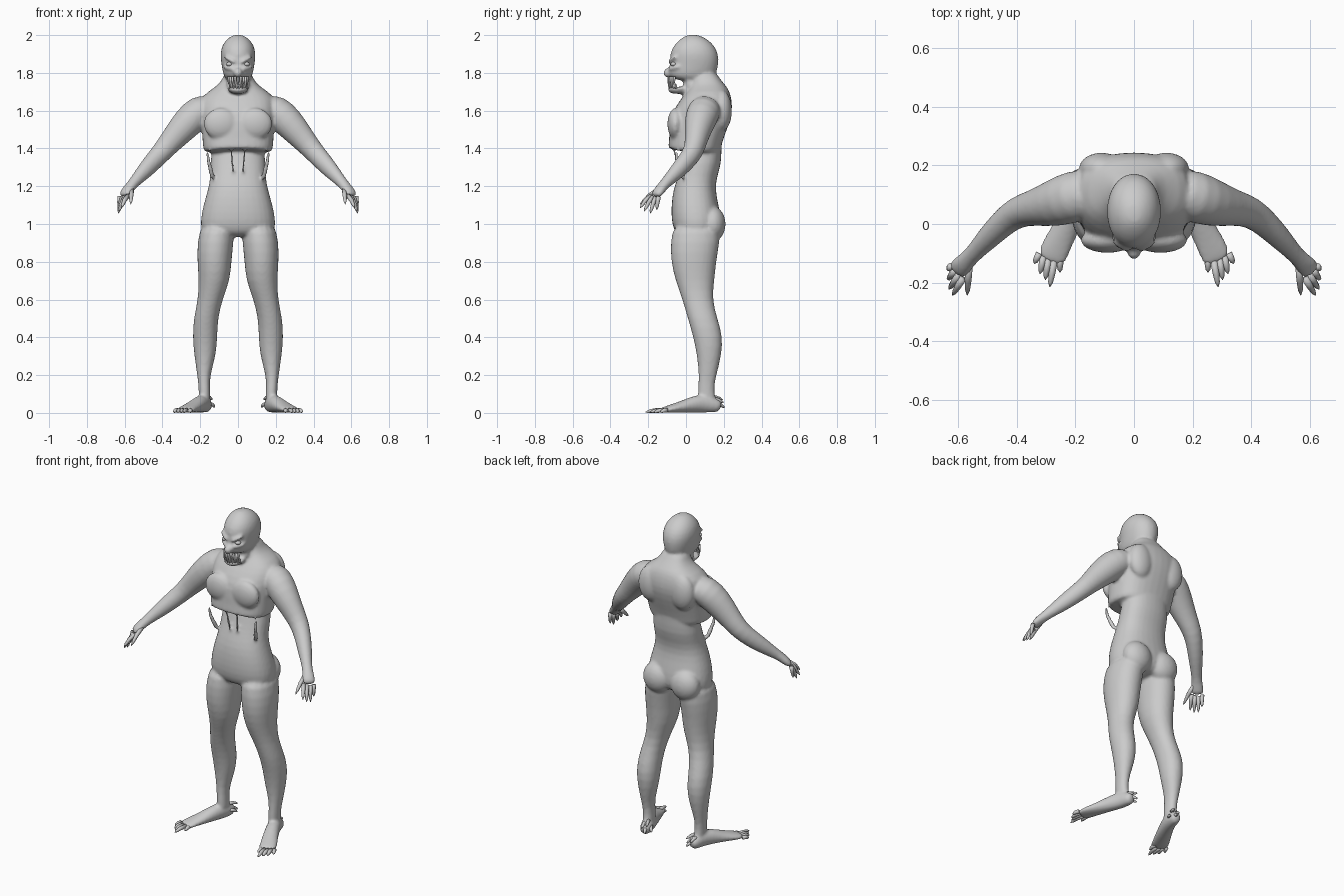
import bpy, bmesh, math
from mathutils import Vector, Matrix

skin = bpy.data.materials.new("grey_skin")
skin.diffuse_color = (0.6, 0.6, 0.6, 1)
SIDES = 16


def bridge(bm, rings):
    """Skin a list of point rings and close both ends."""
    vs = [[bm.verts.new(p) for p in r] for r in rings]
    n = len(vs[0])
    for a, b in zip(vs, vs[1:]):
        for i in range(n):
            j = (i + 1) % n
            bm.faces.new((a[i], a[j], b[j], b[i]))
    bm.faces.new(vs[0])
    bm.faces.new(vs[-1])


def loft(bm, rows, s=1, e=0.85, shape=None):
    """Level rings: (z, centre x, half width, front y, back y)."""
    rings = []
    for k, (z, cx, rx, yf, yb) in enumerate(rows):
        ring = []
        for i in range(SIDES):
            t = 2 * math.pi * i / SIDES
            c, d = math.cos(t), math.sin(t)
            x = s * cx + rx * math.copysign(abs(c) ** e, c)
            y = (yf + yb) / 2 + (yb - yf) / 2 * math.copysign(abs(d) ** e, d)
            ring.append((x, y, shape(k, x, y, z) if shape else z))
        rings.append(ring)
    bridge(bm, rings)


def tube(bm, pts, s=1, n=SIDES):
    """Rings square to a path: (x, y, z, half width, half height)."""
    ps = [Vector((s * p[0], p[1], p[2])) for p in pts]
    rings = []
    for i, p in enumerate(ps):
        d = (ps[min(i + 1, len(ps) - 1)] - ps[max(i - 1, 0)]).normalized()
        side = d.cross(Vector((0, 0, 1)))
        side = side.normalized() if side.length > 0.01 else Vector((1, 0, 0))
        up = side.cross(d)
        a, b = pts[i][3], pts[i][4]
        rings.append([p + side * a * math.cos(2 * math.pi * k / n)
                      + up * b * math.sin(2 * math.pi * k / n) for k in range(n)])
    bridge(bm, rings)


def blob(bm, c, r, s=1):
    m = Matrix.Translation((s * c[0], c[1], c[2])) @ Matrix.Diagonal((*r, 1))
    bmesh.ops.create_uvsphere(bm, u_segments=16, v_segments=10, radius=1, matrix=m)


def spike(bm, a, b, r, s=1, bend=0.0):
    """Tapered digit, claw or tooth from a to b, arched upward by bend."""
    a, b = Vector(a), Vector(b)
    m = (a + b) / 2 + Vector((0, 0, bend))
    tube(bm, [(*a, r, r), (*m, r * .9, r * .9), (*(m * .35 + b * .65), r * .65, r * .65),
              (*b, r * .1, r * .1)], s, 8)


def finish(bm, name):
    bmesh.ops.recalc_face_normals(bm, faces=bm.faces)
    for f in bm.faces:
        f.smooth = True
    me = bpy.data.meshes.new(name)
    bm.to_mesh(me)
    bm.free()
    me.materials.append(skin)
    ob = bpy.data.objects.new(name, me)
    bpy.context.collection.objects.link(ob)
    return ob


body = bmesh.new()

# rib cage with an arched lower edge at the front
def arch(k, x, y, z):
    if k == 0:
        return 1.41 - 1.2 * x * x if y < 0.08 else 1.37
    return z

loft(body, [(1.37, 0, .180, -.085, .18), (1.395, 0, .188, -.10, .185), (1.45, 0, .192, -.09, .20),
            (1.55, 0, .197, -.092, .238), (1.62, 0, .205, -.06, .25), (1.68, 0, .195, -.015, .24),
            (1.72, 0, .13, .015, .225), (1.755, 0, .085, .03, .19), (1.82, 0, .07, .03, .15)], 1, .8, arch)
# belly and pelvis
loft(body, [(1.50, 0, .12, .06, .20), (1.40, 0, .14, .0, .188), (1.32, 0, .150, -.02, .19),
            (1.25, 0, .148, -.045, .165), (1.18, 0, .162, -.07, .157), (1.10, 0, .187, -.08, .175),
            (1.02, 0, .203, -.08, .19), (.96, 0, .20, -.065, .18), (.93, 0, .15, -.03, .13)])
# skull, then jaw
loft(body, [(1.755, 0, .055, -.02, .13), (1.775, 0, .072, -.09, .15), (1.80, 0, .082, -.102, .165),
            (1.85, 0, .090, -.082, .175), (1.90, 0, .097, -.09, .175), (1.95, 0, .085, -.065, .15),
            (1.985, 0, .055, -.025, .105), (2.003, 0, .02, .01, .06)], 1, .95)
loft(body, [(1.688, 0, .028, -.075, .02), (1.70, 0, .05, -.095, .04), (1.722, 0, .062, -.10, .04),
            (1.727, 0, .05, -.085, .03)])
blob(body, (0, -.098, 1.80), (.024, .022, .026))
blob(body, (0, .02, 1.74), (.065, .035, .05))

for s in (1, -1):
    # leg
    loft(body, [(1.02, .105, .09, -.07, .19), (.90, .120, .098, -.085, .18), (.80, .125, .092, -.082, .162),
                (.70, .125, .084, -.058, .152), (.60, .147, .066, -.02, .14), (.50, .171, .065, .008, .168),
                (.40, .175, .067, .038, .198), (.30, .174, .058, .058, .188), (.20, .182, .034, .068, .162),
                (.12, .178, .029, .062, .145), (.04, .175, .035, .06, .17)], s, .95)
    # foot
    tube(body, [(.165, .185, .03, .022, .025), (.168, .165, .038, .034, .037), (.178, .11, .05, .039, .05),
                (.202, .05, .048, .042, .047), (.235, -.02, .032, .046, .032),
                (.272, -.09, .02, .053, .02), (.288, -.135, .013, .05, .012)], s)
    # arm and palm
    tube(body, [(.13, .11, 1.62, .08, .07), (.205, .095, 1.60, .092, .09), (.27, .07, 1.535, .083, .085),
                (.34, .055, 1.455, .062, .068), (.40, .042, 1.385, .055, .056), (.45, .0, 1.33, .047, .052),
                (.50, -.05, 1.275, .041, .044), (.555, -.11, 1.215, .027, .028),
                (.585, -.14, 1.180, .037, .026), (.607, -.165, 1.145, .040, .020)], s)
    # chest, shoulder blade, buttock and brow masses
    blob(body, (.09, -.055, 1.53), (.095, .045, .085), s)
    blob(body, (.11, .19, 1.60), (.08, .055, .11), s)
    blob(body, (.095, .14, 1.0), (.095, .072, .095), s)
    tube(body, [(.012, -.092, 1.853), (.045, -.086, 1.872), (.08, -.05, 1.888)][0:3]
         and [(.012, -.092, 1.853, .008, .009), (.045, -.083, 1.872, .01, .010),
              (.078, -.05, 1.888, .008, .008)], s, 8)
    tube(body, [(.02, -.092, 1.822, .01, .01), (.05, -.076, 1.822, .012, .011),
                (.08, -.035, 1.835, .008, .008)], s, 8)
    # torn skin strands between ribs and waist
    tube(body, [(.165, -.05, 1.39, .014, .014), (.158, -.055, 1.345, .012, .012),
                (.146, -.035, 1.29, .014, .014), (.13, -.01, 1.23, .016, .016)], s, 8)
    tube(body, [(.035, -.07, 1.42, .010, .010), (.035, -.05, 1.35, .008, .008),
                (.022, -.045, 1.26, .010, .010)], s, 8)

ob = finish(body, "body")
sub = ob.modifiers.new("round", 'SUBSURF')
sub.levels = sub.render_levels = 1
fuse = ob.modifiers.new("fuse", 'REMESH')
fuse.mode = 'VOXEL'
fuse.voxel_size = 0.009
fuse.use_smooth_shade = True
soft = ob.modifiers.new("soften", 'SMOOTH')
soft.factor, soft.iterations = 0.5, 4

# fingers with thumb
bm = bmesh.new()
for s in (1, -1):
    for a, b in (((.583, -.185, 1.15), (.618, -.243, 1.085)), ((.598, -.175, 1.145), (.630, -.222, 1.066)),
                 ((.612, -.16, 1.142), (.634, -.19, 1.055)), ((.625, -.145, 1.145), (.632, -.155, 1.075))):
        spike(bm, a, b, .0125, s, .008)
    spike(bm, (.562, -.14, 1.185), (.568, -.243, 1.105), .013, s, .008)
finish(bm, "fingers")

# toes and heel claws
bm = bmesh.new()
for s in (1, -1):
    for a, b in (((.252, -.11, .014), (.252, -.165, .004)), ((.272, -.125, .014), (.287, -.215, .004)),
                 ((.292, -.12, .014), (.302, -.19, .004)), ((.308, -.11, .014), (.320, -.17, .004)),
                 ((.322, -.10, .014), (.340, -.135, .004))):
        spike(bm, a, b, .0125, s, .004)
    for a, b in (((.165, .13, .085), (.137, .195, .07)), ((.15, .13, .05), (.122, .17, .03)),
                 ((.165, .16, .05), (.145, .205, .028)), ((.18, .14, .075), (.168, .20, .055))):
        spike(bm, a, b, .011, s, .004)
finish(bm, "toes_and_heel_claws")

# teeth along both jaws
bm = bmesh.new()
for i in range(-4, 5):
    t = i * 0.27
    x, y = .056 * math.sin(t), -.035 - .055 * math.cos(t)
    spike(bm, (x, y, 1.78), (x, y - .004, 1.722 if i % 2 else 1.738), .0065)
    t += .13
    x, y = .052 * math.sin(t), -.032 - .055 * math.cos(t)
    spike(bm, (x, y, 1.715), (x, y - .004, 1.757 if i % 2 else 1.745), .006)
finish(bm, "teeth")

# eyes
bm = bmesh.new()
for s in (1, -1):
    blob(bm, (.045, -.066, 1.846), (.018, .016, .012), s)
finish(bm, "eyes")
